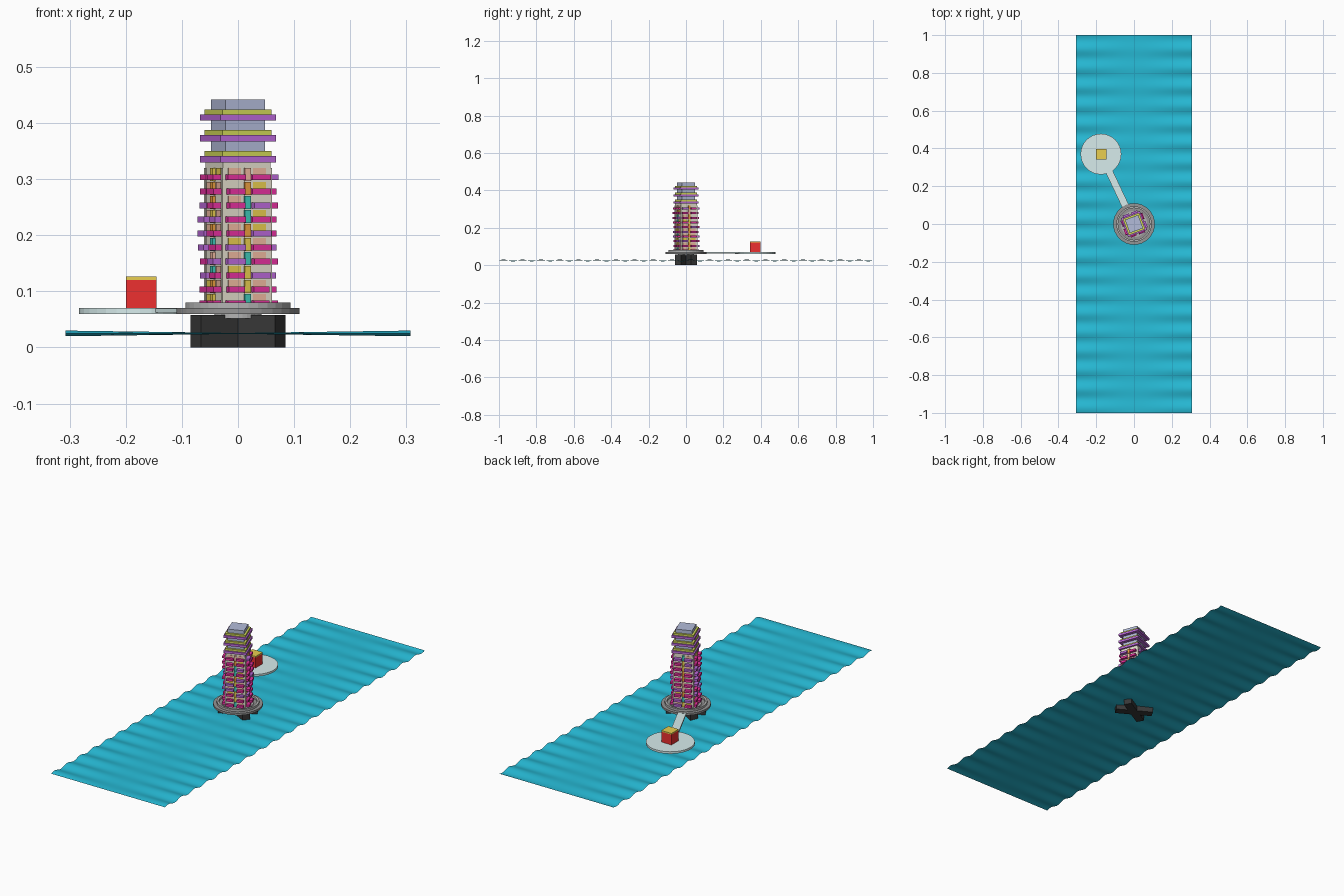
import bpy, bmesh, math, random
from mathutils import Matrix, Vector

if "Cube" in bpy.data.objects:
    bpy.data.objects.remove(bpy.data.objects["Cube"])

random.seed(4)
COLORS = {
    "water": (0.02, 0.50, 0.68), "black": (0.04, 0.04, 0.04), "grey": (0.30, 0.30, 0.30),
    "light_grey": (0.45, 0.45, 0.45), "pale_teal": (0.68, 0.84, 0.84), "red": (0.85, 0.03, 0.03),
    "gold": (0.82, 0.62, 0.08), "lilac": (0.45, 0.50, 0.70), "lime": (0.65, 0.70, 0.10),
    "purple": (0.50, 0.14, 0.70), "magenta": (0.80, 0.03, 0.35), "beige": (0.78, 0.74, 0.62),
    "salmon": (0.88, 0.50, 0.36), "orange": (0.85, 0.35, 0.05), "teal": (0.05, 0.60, 0.50),
}
MATS = {}
for key, c in COLORS.items():
    MATS[key] = bpy.data.materials.new(key)
    MATS[key].diffuse_color = (*c, 1)

TURN = Matrix.Rotation(math.radians(20.4), 4, 'Z')   # tower plan rotation


def finish(name, bm, color):
    me = bpy.data.meshes.new(name)
    bm.to_mesh(me)
    bm.free()
    ob = bpy.data.objects.new(name, me)
    bpy.context.collection.objects.link(ob)
    me.materials.append(MATS[color])
    return ob


def add_box(bm, x0, x1, y0, y1, z0, z1, mat=Matrix()):
    m = (mat @ Matrix.Translation(((x0 + x1) / 2, (y0 + y1) / 2, (z0 + z1) / 2))
         @ Matrix.Diagonal((x1 - x0, y1 - y0, z1 - z0, 1)))
    bmesh.ops.create_cube(bm, size=1, matrix=m)


def box(name, color, *dims, mat=Matrix()):
    bm = bmesh.new()
    add_box(bm, *dims, mat)
    return finish(name, bm, color)


def disc(name, color, x, y, r, z0, z1, sides=32):
    bm = bmesh.new()
    bmesh.ops.create_cone(bm, cap_ends=True, segments=sides, radius1=r, radius2=r, depth=z1 - z0,
                          matrix=Matrix.Translation((x, y, (z0 + z1) / 2)))
    return finish(name, bm, color)


def ring(name, color, r0, r1, z0, z1, sides=32):
    bm = bmesh.new()
    loops = []
    for r, z in ((r0, z0), (r1, z0), (r1, z1), (r0, z1)):
        loops.append([bm.verts.new((r * math.cos(2 * math.pi * i / sides),
                                    r * math.sin(2 * math.pi * i / sides), z)) for i in range(sides)])
    for k in range(4):
        a, b = loops[k], loops[(k + 1) % 4]
        for i in range(sides):
            j = (i + 1) % sides
            bm.faces.new((a[i], a[j], b[j], b[i]))
    bmesh.ops.recalc_face_normals(bm, faces=bm.faces)
    return finish(name, bm, color)


# Water sheet: ripples grow towards the long edges
bm = bmesh.new()
bmesh.ops.create_grid(bm, x_segments=10, y_segments=200, size=1)
for v in bm.verts:
    v.co.x *= 0.307
    amp = 0.0008 + 0.0045 * abs(v.co.x) / 0.307
    v.co.z = 0.025 + amp * math.sin(v.co.y * 20 * math.pi)
for f in bm.faces:
    f.smooth = True
finish("water", bm, "water")

# Crossed foundation beams and hub
for side, ang in (("left", -30), ("right", 30)):
    box("foundation_beam_" + side, "black", -0.087, 0.087, -0.019, 0.019, 0, 0.058,
        mat=Matrix.Rotation(math.radians(ang), 4, 'Z'))
disc("platform_hub", "light_grey", 0, 0, 0.042, 0.052, 0.06)

# Round platform with raised rings
disc("platform", "grey", 0, 0, 0.11, 0.06, 0.07)
ring("platform_outer_ring", "light_grey", 0.084, 0.094, 0.07, 0.08)
disc("platform_step", "light_grey", 0, 0, 0.07, 0.07, 0.073)

# Footbridge and side island with kiosk
island = Vector((-0.175, 0.37, 0))
disc("island", "pale_teal", island.x, island.y, 0.108, 0.06, 0.07)
box("footbridge", "pale_teal", 0.10, 0.32, -0.019, 0.019, 0.062, 0.0695,
    mat=Matrix.Rotation(math.atan2(island.y, island.x), 4, 'Z'))
kx, ky, h = -0.1725, 0.37, 0.0275
box("kiosk", "red", kx - h, kx + h, ky - h, ky + h, 0.07, 0.12)
box("kiosk_roof", "gold", kx - h, kx + h, ky - h, ky + h, 0.12, 0.126)

# Tower core
box("tower_core", "beige", -0.045, 0.045, -0.045, 0.045, 0.07, 0.33, mat=TURN)

# Facade: ten floors, four faces, balconies, window panels and centre strips
parts = {}


def facade(name, color, *dims, mat):
    key = (name, color)
    if key not in parts:
        parts[key] = bmesh.new()
    add_box(parts[key], *dims, mat)


for face in range(4):
    m = TURN @ Matrix.Rotation(face * math.pi / 2, 4, 'Z')
    for floor in range(10):
        z = 0.07 + floor * 0.025
        for s in (-1, 1):
            u = s * 0.0235
            color = random.choice(("magenta", "magenta", "purple"))
            w = random.choice((0.015, 0.0175))
            out = random.choice((0.058, 0.062))
            facade("balconies", color, u - w, u + w, -out, -0.044, z + 0.003, z + 0.0135, mat=m)
            if random.random() < 0.6:
                facade("window_panels", random.choice(("salmon", "salmon", "gold")),
                       u - 0.012, u + 0.012, -0.0465, -0.044, z + 0.0135, z + 0.025, mat=m)
        facade("centre_strips", random.choice(("orange", "orange", "gold", "salmon", "teal")),
               -0.0055, 0.0055, -0.051, -0.044, z + 0.002, z + 0.025, mat=m)
    # corner piers in beige
    facade("corner_piers", "beige", -0.047, -0.040, -0.047, -0.040, 0.07, 0.32, mat=m)
for (name, color), bm in parts.items():
    finish(name + "_" + color, bm, color)

# Crown: three repeats of purple eave, lime ledge and lilac block
for i in range(3):
    z = 0.33 + i * 0.0372
    for name, color, s, a, b in (("eave", "purple", 0.053, 0, 0.011),
                                 ("ledge", "lime", 0.0465, 0.011, 0.02),
                                 ("block", "lilac", 0.0373, 0.02, 0.0372)):
        box(f"crown_{name}_{i + 1}", color, -s, s, -s, s, z + a, z + b, mat=TURN)

for m in bpy.data.materials:
    if m.users and not m.is_grease_pencil:
        m.use_nodes = True
        m.node_tree.nodes["Principled BSDF"].inputs["Base Color"].default_value = m.diffuse_color
